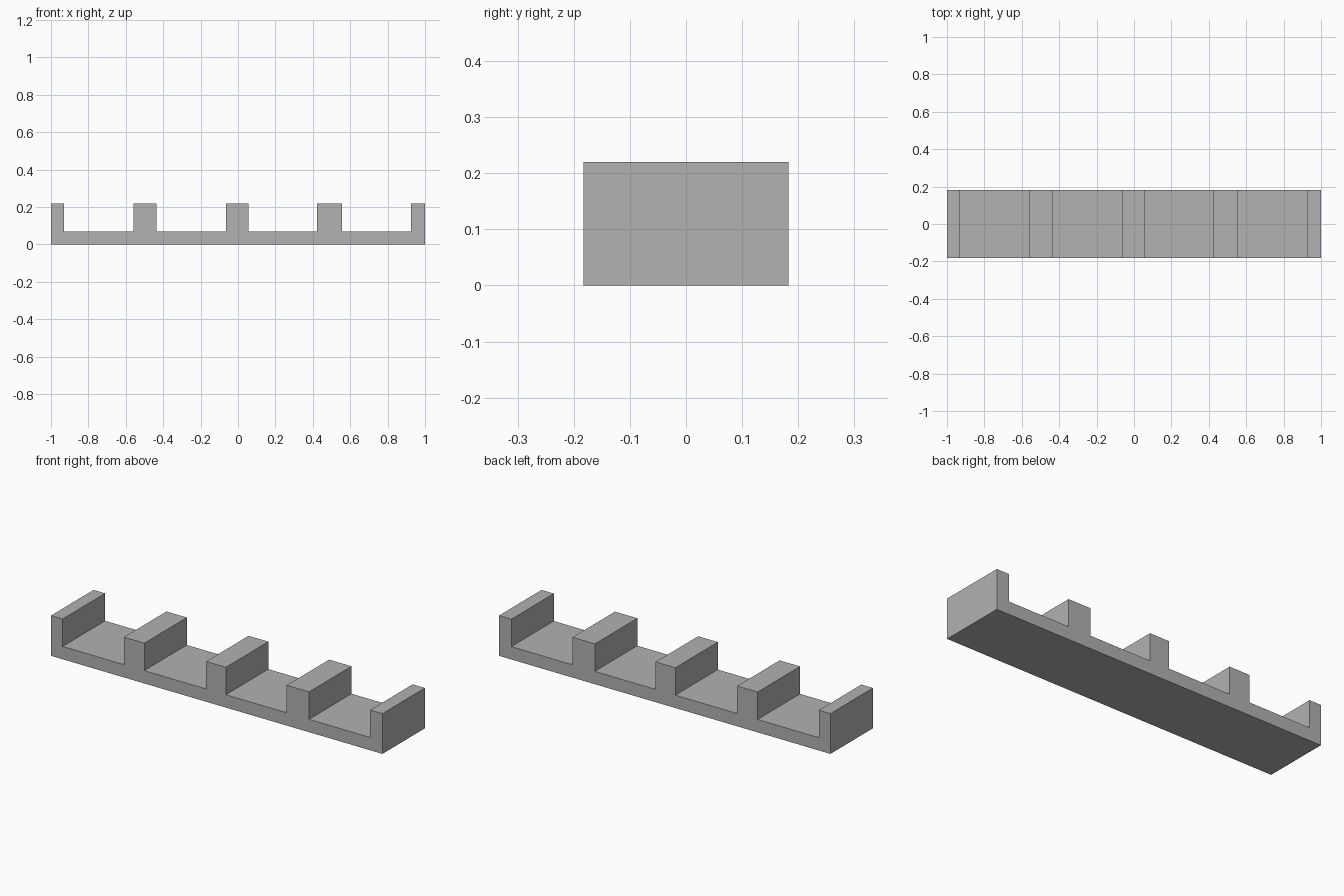
import bpy
import bmesh

cube = bpy.data.objects.get("Cube")
if cube:
    bpy.data.objects.remove(cube, do_unlink=True)

HALF_DEPTH, HEIGHT, FLOOR = 0.183, 0.22, 0.07

# Slots between the upright dividers, left edge and right edge
SLOTS = [(-0.93, -0.56), (-0.437, -0.064), (0.055, 0.422), (0.557, 0.926)]

# Side profile: flat underside, then the comb of dividers
profile = [(-1, 0), (1, 0), (1, HEIGHT)]
for left, right in reversed(SLOTS):
    profile += [(right, HEIGHT), (right, FLOOR), (left, FLOOR), (left, HEIGHT)]
profile.append((-1, HEIGHT))

# Extrude the profile through the depth
bm = bmesh.new()
front = bm.faces.new([bm.verts.new((x, -HALF_DEPTH, z)) for x, z in profile])
extruded = bmesh.ops.extrude_face_region(bm, geom=[front], use_keep_orig=True)
back = [v for v in extruded["geom"] if isinstance(v, bmesh.types.BMVert)]
bmesh.ops.translate(bm, verts=back, vec=(0, 2 * HALF_DEPTH, 0))
bmesh.ops.recalc_face_normals(bm, faces=bm.faces)
mesh = bpy.data.meshes.new("slotted_rack")
bm.to_mesh(mesh)
bm.free()
rack = bpy.data.objects.new("slotted_rack", mesh)
bpy.context.collection.objects.link(rack)

# Plain grey material
grey = bpy.data.materials.new("plain_grey")
grey.use_nodes = True
colour = (0.445, 0.445, 0.445, 1)
grey.diffuse_color = colour
grey.node_tree.nodes["Principled BSDF"].inputs["Base Color"].default_value = colour
mesh.materials.append(grey)
